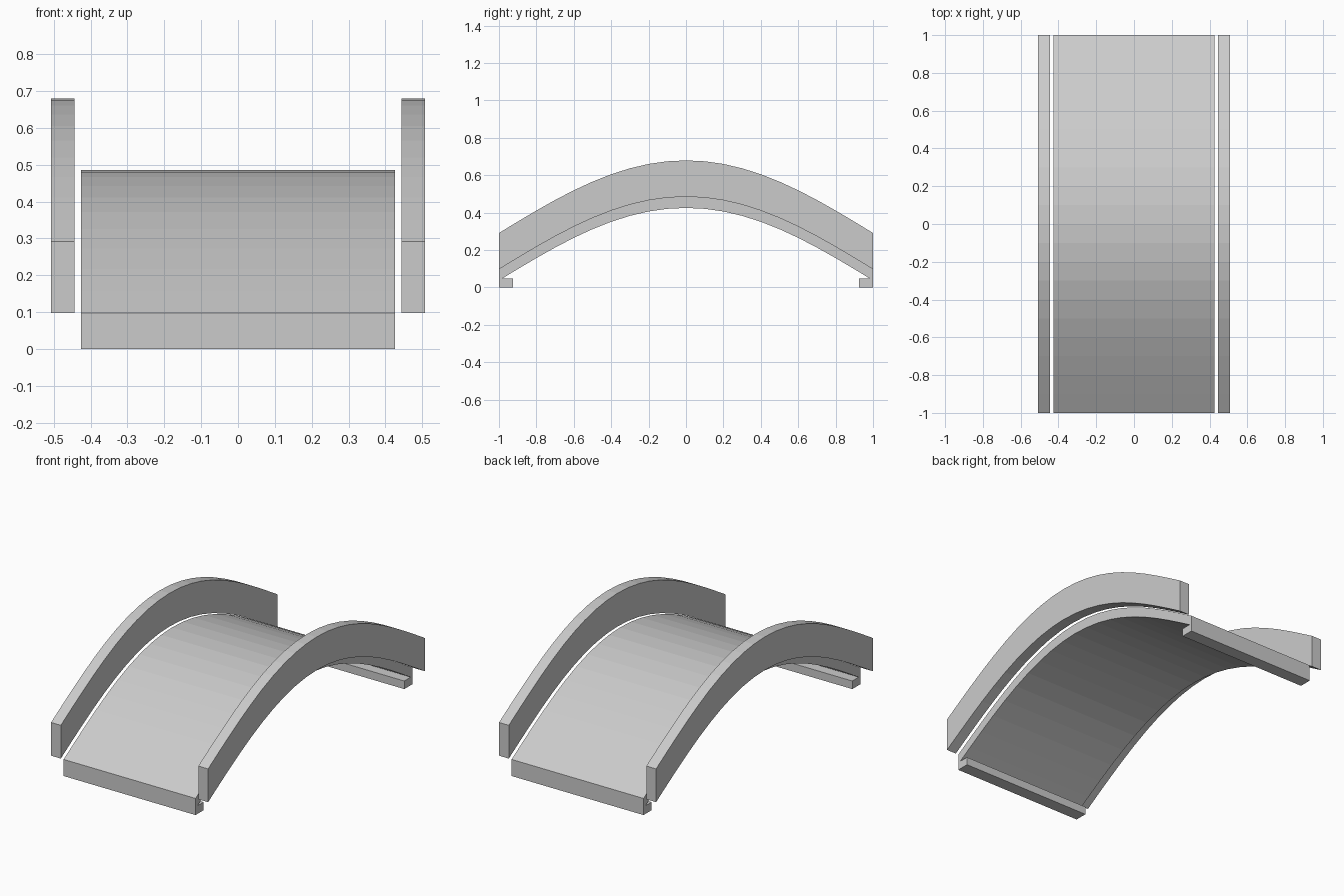
import bpy
import bmesh
from math import cos, pi

cube = bpy.data.objects.get("Cube")
if cube:
    bpy.data.objects.remove(cube, do_unlink=True)

SEGMENTS = 20
RISE = 0.388

grey = bpy.data.materials.new("light_grey")
grey.use_nodes = True
colour = (0.6, 0.6, 0.6, 1)
grey.diffuse_color = colour
grey.node_tree.nodes["Principled BSDF"].inputs["Base Color"].default_value = colour


def arc(base, end=1.0):
    """Cosine arch from -end to +end, as (y, z) points."""
    ys = [-1 + 2 * i / SEGMENTS for i in range(SEGMENTS + 1)]
    ys[0], ys[-1] = -end, end
    return [(y, base + RISE * cos(pi * y / 2)) for y in ys]


def extrude_profile(name, profile, x0, x1):
    """Flat-faced solid made by sweeping a (y, z) outline along x."""
    bm = bmesh.new()
    face = bm.faces.new([bm.verts.new((x0, y, z)) for y, z in profile])
    side = bmesh.ops.extrude_face_region(bm, geom=[face])["geom"]
    moved = [v for v in side if isinstance(v, bmesh.types.BMVert)]
    bmesh.ops.translate(bm, verts=moved, vec=(x1 - x0, 0, 0))
    bmesh.ops.recalc_face_normals(bm, faces=bm.faces)
    mesh = bpy.data.meshes.new(name)
    bm.to_mesh(mesh)
    bm.free()
    mesh.materials.append(grey)
    obj = bpy.data.objects.new(name, mesh)
    bpy.context.collection.objects.link(obj)


# Arched deck with a small inward-turned foot at each end
foot = [(1, 0), (0.925, 0), (0.925, 0.047)]
near_foot = [(-y, z) for y, z in reversed(foot)]
underside = arc(0.037, 0.983)
deck = arc(0.097) + foot + underside[::-1] + near_foot
extrude_profile("deck", deck, -0.426, 0.426)

# Side walls that follow the same arch
wall = arc(0.097) + arc(0.291)[::-1]
for name, sign in (("left_side_wall", 1), ("right_side_wall", -1)):
    extrude_profile(name, wall, sign * 0.444, sign * 0.507)
